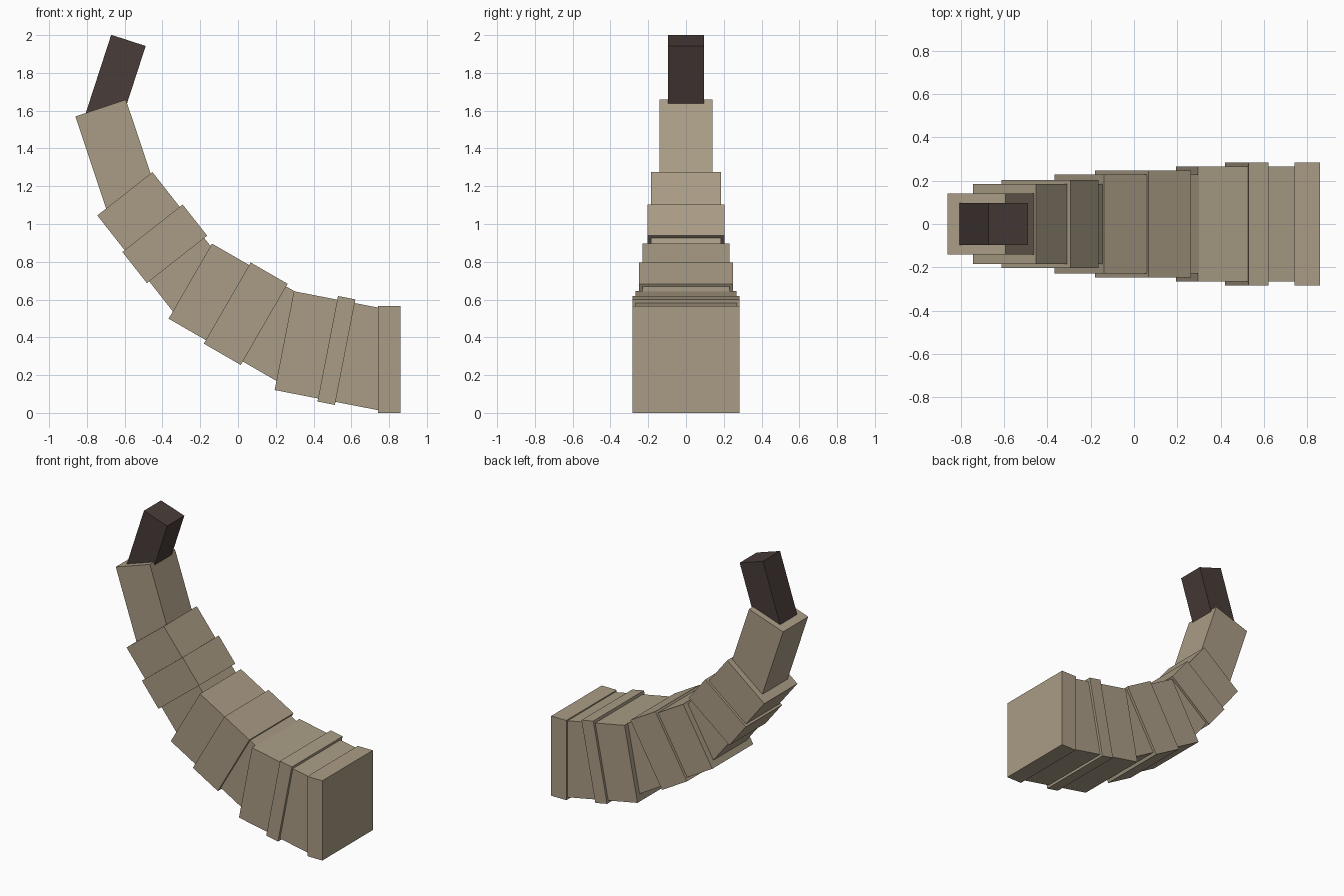
import bpy, math
from mathutils import Vector

if "Cube" in bpy.data.objects:
    bpy.data.objects.remove(bpy.data.objects["Cube"])


def make_material(name, rgb):
    m = bpy.data.materials.new(name)
    m.diffuse_color = (*rgb, 1.0)
    m.use_nodes = True
    m.node_tree.nodes["Principled BSDF"].inputs["Base Color"].default_value = m.diffuse_color
    return m


TAN = make_material("horn tan", (0.40, 0.335, 0.235))
DARK = make_material("dark tip", (0.066, 0.045, 0.040))


def block(name, centre, tilt, length, width, mat):
    """Square box whose start face is centred at (x, z), running along +x tilted down."""
    a = math.radians(tilt)
    axis = Vector((math.cos(a), 0, -math.sin(a)))
    mid = Vector((centre[0], 0, centre[1])) + axis * (length / 2)
    bpy.ops.mesh.primitive_cube_add(size=1, location=mid, rotation=(0, a, 0))
    ob = bpy.context.object
    ob.name = name
    ob.scale = (length, width, width)
    ob.data.materials.append(mat)


# dark point of the horn
block("tip", (-0.580, 1.972), 108, 0.45, 0.192, DARK)

# upper segment below the tip
block("upper_segment", (-0.7275, 1.614), 71.5, 0.55, 0.282, TAN)

# three segments, each with a slightly wider band around it
block("high_segment", (-0.599, 1.160), 51.8, 0.70, 0.371, TAN)
block("high_band", (-0.4525, 0.9775), 51.8, 0.21, 0.406, TAN)

block("middle_segment", (-0.2525, 0.6975), 30, 0.74, 0.459, TAN)
block("middle_band", (-0.057, 0.5815), 30, 0.226, 0.496, TAN)

block("low_segment", (0.245, 0.3825), 11, 0.56, 0.533, TAN)
block("low_band", (0.475, 0.3395), 11, 0.094, 0.569, TAN)

# upright root plate
block("root", (0.742, 0.283), 0, 0.118, 0.566, TAN)
